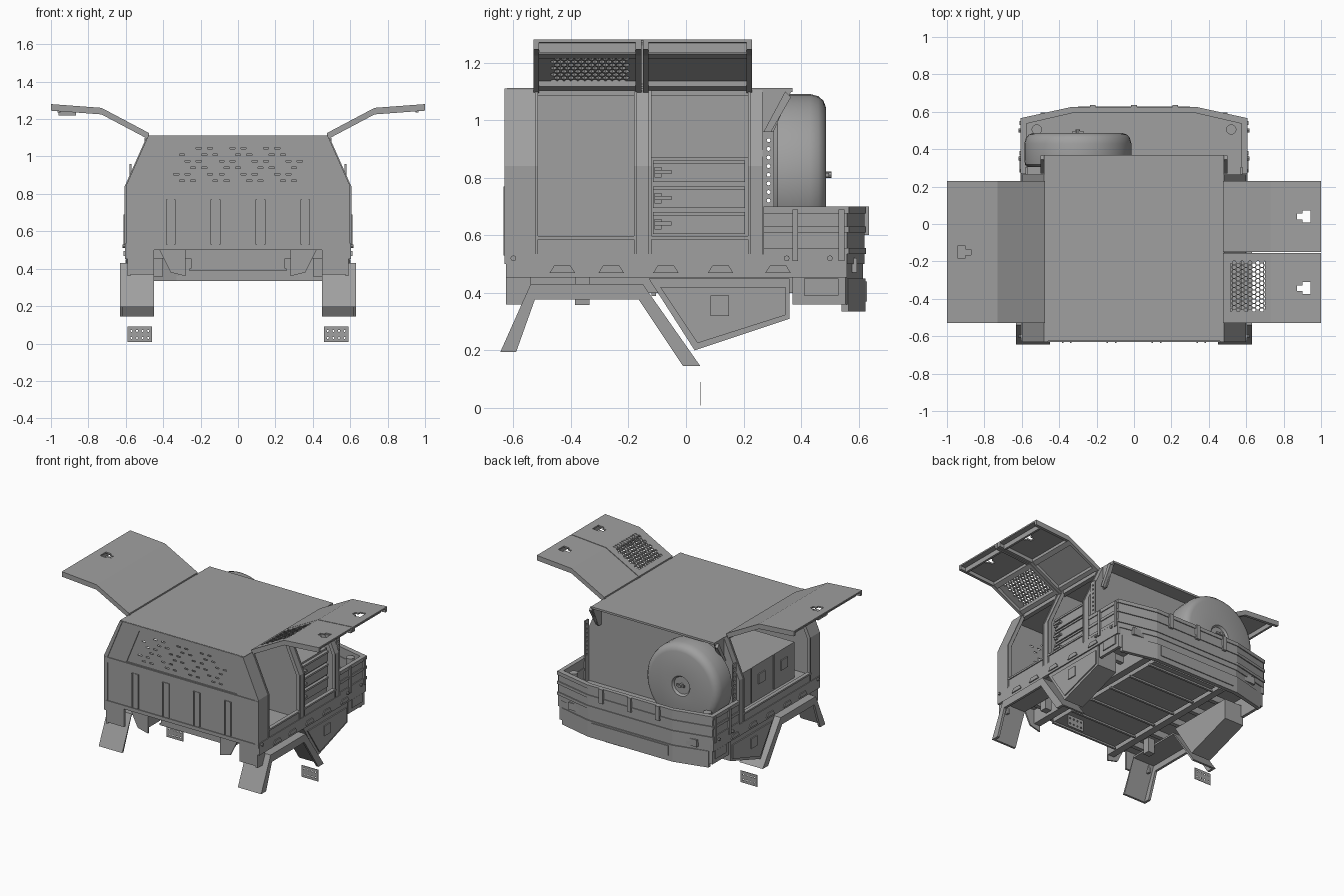
import bpy, bmesh, math
from mathutils import Vector

old = bpy.data.objects.get("Cube")
if old:
    bpy.data.objects.remove(old, do_unlink=True)

grey = bpy.data.materials.new("plain_grey")
grey.use_nodes = True
COL = (0.35, 0.35, 0.35, 1)
grey.diffuse_color = COL
grey.node_tree.nodes["Principled BSDF"].inputs["Base Color"].default_value = COL


def finish(name, bm):
    bmesh.ops.recalc_face_normals(bm, faces=bm.faces)
    me = bpy.data.meshes.new(name)
    bm.to_mesh(me)
    bm.free()
    me.materials.append(grey)
    ob = bpy.data.objects.new(name, me)
    bpy.context.scene.collection.objects.link(ob)
    return ob


def add_prism(bm, pts, axis, a, b):
    """Extrude a 2D outline along an axis; outlines are yz, xz or xy."""
    def place(p, t):
        return {"x": (t, *p), "y": (p[0], t, p[1]), "z": (*p, t)}[axis]
    lo = [bm.verts.new(place(p, a)) for p in pts]
    hi = [bm.verts.new(place(p, b)) for p in pts]
    bm.faces.new(lo)
    bm.faces.new(hi[::-1])
    n = len(pts)
    for i in range(n):
        j = (i + 1) % n
        bm.faces.new((lo[i], hi[i], hi[j], lo[j]))


def prism(name, pts, axis, a, b):
    bm = bmesh.new()
    add_prism(bm, pts, axis, a, b)
    return finish(name, bm)


def rect(u0, u1, v0, v1):
    return [(u0, v0), (u1, v0), (u1, v1), (u0, v1)]


def box(name, x0, x1, y0, y1, z0, z1):
    return prism(name, rect(x0, x1, y0, y1), "z", z0, z1)


def flip(pts, s):
    return [(s * x, y) for x, y in pts]


def band(path, t):
    """Thicken a path downwards into a closed outline."""
    return path + [(u, v - t) for u, v in reversed(path)]


def ring(u, v, r, n):
    return [(u + r * math.cos(math.tau * k / n), v + r * math.sin(math.tau * k / n)) for k in range(n)]


def cut(ob, outlines, axis, a, b):
    """Punch a set of outlines through an object."""
    bm = bmesh.new()
    for pts in outlines:
        add_prism(bm, pts, axis, a, b)
    tool = finish("cutter", bm)
    tool.hide_render = True
    mod = ob.modifiers.new("holes", "BOOLEAN")
    mod.object, mod.operation, mod.solver = tool, "DIFFERENCE", "EXACT"
    dg = bpy.context.evaluated_depsgraph_get()
    ob.data = bpy.data.meshes.new_from_object(ob.evaluated_get(dg))
    ob.modifiers.clear()
    bpy.data.objects.remove(tool, do_unlink=True)


# Canopy shell: end walls, recessed front window panel, roof and partitions
section = [(-.6, .5), (-.6, .84), (-.48, 1.11), (.48, 1.11), (.6, .84), (.6, .5)]
window = [(-.43, .835), (-.33, 1.08), (.33, 1.08), (.43, .835)]
front = prism("front_wall", section, "y", -.625, -.612)
cut(front, [window], "y", -.7, -.55)
panel = prism("front_window_panel", window, "y", -.618, -.612)
slits = []
for row in range(6):
    z = .87 + row * .035
    for k in range(-6, 7):
        x = k * .06 + (row % 2) * .03
        if abs(x) < .38 - row * .015 and (row + k) % 3:
            slits.append(rect(x - .014, x + .014, z - .004, z + .004))
cut(panel, slits, "y", -.7, -.55)
prism("back_wall", section, "y", .25, .265)
box("roof", -.48, .48, -.622, .37, 1.098, 1.112)
box("partition", -.11, -.1, -.612, .25, .53, 1.1)
prism("bulkhead", [(-.1, .53), (.575, .53), (.575, .84), (.46, 1.1), (-.1, 1.1)], "y", -.155, -.145)

# Front wall trim: waist rail, corner trim and upright channels
for s in (1, -1):
    prism("front_corner_trim", flip([(.6, .5), (.6, .84), (.48, 1.11), (.46, 1.11), (.575, .83), (.575, .5)], s),
          "y", -.63, -.625)
    for x in (.12, .36):
        for e in (-.026, .018):
            box("upright_edge", s * x + e, s * x + e + .008, -.635, -.625, .53, .77)
        box("upright_channel", s * x - .02, s * x + .02, -.629, -.625, .53, .77)
box("waist_rail", -.6, .6, -.631, -.625, .795, .83)
box("lower_front_rail", -.6, .6, -.631, -.625, .5, .525)

# Canopy sides: bent pillars, sills and gussets
bend = [(.6, .53), (.6, .84), (.48, 1.11), (.455, 1.11), (.575, .835), (.575, .53)]
for s in (1, -1):
    pillars = [(-.625, -.525), (.225, .265)] + ([(-.17, -.13)] if s > 0 else [])
    for y0, y1 in pillars:
        prism("side_pillar", flip(bend, s), "y", y0, y1)
    for y0, y1 in ([(-.525, -.17), (-.13, .225)] if s > 0 else [(-.525, .225)]):
        for y in (y0, y1 - .01):
            prism("door_seal", flip([(x + .006, z) for x, z in bend], s), "y", y, y + .01)
        box("door_sill_lip", *sorted((s * .58, s * .607)), y0, y1, .585, .597)
    box("door_sill", *sorted((s * .575, s * .6)), -.625, .265, .53, .59)
    box("roof_side_rail", *sorted((s * .45, s * .482)), -.622, .265, 1.085, 1.112)
    prism("roof_gusset", [(.265, 1.11), (.37, 1.11), (.3, .95), (.265, .95)], "x", s * .47, s * .48)
    prism("gusset_brace", [(.27, .96), (.29, .95), (.365, 1.08), (.345, 1.1)], "x", s * .48, s * .5)
    rail = prism("rear_pillar_strip", rect(.265, .305, .53, .96), "x", s * .57, s * .58)
    cut(rail, [ring(.287, .72 + k * .03, .007, 8) for k in range(8)], "x", .5 * s, .65 * s)

# Drawer stack on one side, long storage box on the other
box("drawer_cabinet", .05, .54, -.125, .215, .53, .872)
for k in range(3):
    z = .605 + k * .09
    box("drawer_front", .54, .555, -.115, .205, z, z + .075)
    box("drawer_lip", .555, .562, -.115, .205, z + .062, z + .075)
    box("drawer_handle", .555, .575, -.11, -.05, z + .028, z + .042)
    box("drawer_latch", .555, .568, -.11, -.085, z + .015, z + .052)
box("storage_box", -.48, -.11, -.52, .22, .53, .78)
for y in (-.4, -.15, .1):
    box("storage_plate", -.488, -.48, y - .035, y + .035, .64, .71)
    box("storage_seam", -.485, -.48, y + .11, y + .118, .54, .78)

# Tray floor, side rails, cross ribs and under drawer
plan = [(-.6, -.625), (.6, -.625), (.6, .56), (.33, .62), (-.33, .62), (-.6, .56)]
prism("tray_floor", plan, "z", .5, .53)
box("under_drawer", -.25, .25, -.5, .5, .4, .5)
for k in range(6):
    y = -.5 + k * .19
    box("cross_rib", -.56, .56, y, y + .03, .455, .5)
    box("drawer_rib", -.26, .26, y, y + .015, .388, .4)
for s in (1, -1):
    box("side_rail", *sorted((s * .58, s * .605)), -.625, .56, .453, .535)
    for y in (-.43, -.26, -.07, .12, .32):
        prism("rail_pocket", [(y - .045, .468), (y + .045, .468), (y + .028, .495), (y - .028, .495)],
              "x", s * .605, s * .612)
    box("chassis_rail", *sorted((s * .28, s * .33)), -.6, .5, .4, .5)
    box("front_bracket", *sorted((s * .45, s * .59)), -.625, -.61, .37, .5)
    box("front_bracket_side", *sorted((s * .575, s * .59)), -.625, -.54, .36, .46)
    prism("inner_bracket", flip([(.28, .5), (.42, .5), (.36, .38), (.28, .36)], s), "y", -.6, -.59)
    box("hanger", *sorted((s * .4, s * .45)), -.385, -.335, .357, .46)
    for y in (-.6, .35, .5):
        prism("side_bolt", ring(y, .52, .01, 8), "x", s * .605, s * .617)

# Rear tray walls: angled back with rails and lower bumper
edge = [(.6, .265), (.6, .56), (.33, .62), (-.33, .62), (-.6, .56), (-.6, .265)]


def wall(name, out, t, y0, z0, z1):
    """Follow the rear outline, offset outwards by out, with thickness t."""
    def loop(d):
        f = 1 + d / .6
        return [(x * f, y0 if y < .3 else y + d) for x, y in edge]
    return prism(name, loop(out) + loop(out - t)[::-1], "z", z0, z1)


wall("rear_wall", 0, .02, .27, .53, .69)
for z0, z1 in ((.675, .7), (.61, .63), (.535, .555)):
    wall("rear_wall_rail", .006, .03, .27, z0, z1)
wall("rear_skirt", -.005, .02, .37, .36, .53)
prism("rear_bumper", [(-.57, .54), (-.33, .595), (.33, .595), (.57, .54), (.57, .565), (.33, .623), (-.33, .623),
                      (-.57, .565)], "z", .335, .45)
box("bumper_centre_panel", -.3, .3, .623, .629, .37, .44)
for s in (1, -1):
    for y in (.38, .54):
        box("tray_post", *sorted((s * .6, s * .612)), y - .01, y + .01, .51, .69)
    box("skirt_vent", *sorted((s * .595, s * .602)), .41, .53, .39, .45)
    box("tail_light", *sorted((s * .36, s * .5)), .56, .595, .47, .52)
    prism("corner_eye", ring(s * .52, .505, .028, 12), "z", .53, .69)
for x in (-.22, 0, .22):
    box("rear_latch", x - .015, x + .015, .62, .636, .6, .7)

# Wheel guards: bent sheet with an outer lip
arch = [(-.645, .195), (-.54, .43), (-.15, .43), (.05, .145)]
inner = [(-.01, .145), (-.165, .377), (-.525, .377), (-.59, .195)]
sheet = [(-.015 + y, z) if z < .4 else (y, z - .012) for y, z in reversed(arch[1:])] + [(-.63, .195)]
for s in (1, -1):
    prism("guard_sheet", arch + sheet, "x", s * .45, s * .63)
    prism("guard_lip", arch + inner, "x", s * .615, s * .632)
    # Under-tray toolbox with door
    tool_box = [(-.13, .45), (.36, .45), (.36, .31), (.03, .2)]
    prism("toolbox", tool_box, "x", s * .45, s * .6)
    prism("toolbox_door", [(-.09, .42), (.345, .42), (.345, .322), (.04, .225)], "x", s * .6, s * .608)
    box("toolbox_catch", *sorted((s * .608, s * .615)), .085, .15, .32, .39)
    # Hanging plate with perforations
    plate = box("hanging_plate", *sorted((s * .46, s * .59)), .048, .051, .008, .09)
    cut(plate, [ring(s * (.48 + i * .03), .03 + j * .038, .006, 6) for i in range(4) for j in range(2)],
        "y", 0, .1)

# Gull-wing doors with frames, notched windows and honeycomb
path = [(.475, 1.125), (.73, 1.26), (1.0, 1.28)]
for s, y0, y1 in ((1, -.53, -.155), (1, -.15, .23), (-1, -.53, .23)):
    door = prism("wing_door", flip(band(path, .01), s), "y", y0, y1)
    yc = (y0 + y1) / 2
    notch = [(.9, -.033), (.945, -.033), (.945, .033), (.9, .033), (.9, .015), (.872, .015), (.872, -.015),
             (.9, -.015)]
    holes = [[(s * x, yc + y) for x, y in notch]]
    if y1 < 0 and s > 0:
        holes += [ring(.515 + i * .021, -.46 + j * .024 + (i % 2) * .012, .0105, 6)
                  for i in range(10) for j in range(11)]
    cut(door, holes, "z", 1, 1.4)
    for y in (y0, y1 - .02):
        prism("wing_frame_end", flip(band(path, .035), s), "y", y, y + .02)
    for a, b in ((.49, .515), (.7, .73)):
        za, zb = (1.125 + (x - .475) * .53 for x in (a, b))
        prism("wing_cross_rail", flip([(a, za - .005), (b, zb - .005), (b, zb - .03), (a, za - .03)], s), "y", y0, y1)
    box("wing_outer_rail", *sorted((s * .95, s * .965)), y0 + .02, y1 - .02, 1.235, 1.27)
box("wing_latch_box", -.96, -.865, -.2, -.1, 1.22, 1.24)

# Spare wheel with a rounded rear shoulder, turned about its axle
bm = bmesh.new()
profile = [(0, .306), (.27, .306), (.283, .318), (.286, .35), (.286, .43), (.278, .46), (.262, .478), (.24, .486),
           (.07, .486), (.06, .472), (0, .472)]
vs = [bm.verts.new((r - .3, y, .805)) for r, y in profile]
es = [bm.edges.new(p) for p in zip(vs, vs[1:])]
bmesh.ops.spin(bm, geom=vs + es, cent=Vector((-.3, 0, .805)), axis=(0, 1, 0), angle=math.tau, steps=40)
bmesh.ops.remove_doubles(bm, verts=bm.verts, dist=.0005)
wheel = finish("spare_wheel", bm)
bpy.context.view_layer.objects.active = wheel
wheel.select_set(True)
bpy.ops.object.shade_smooth_by_angle(angle=math.radians(35))
prism("wheel_bolt", ring(-.3, .81, .012, 8), "y", .465, .505)
prism("wheel_bolt_wing", rect(-.33, -.27, .803, .817), "y", .485, .497)
